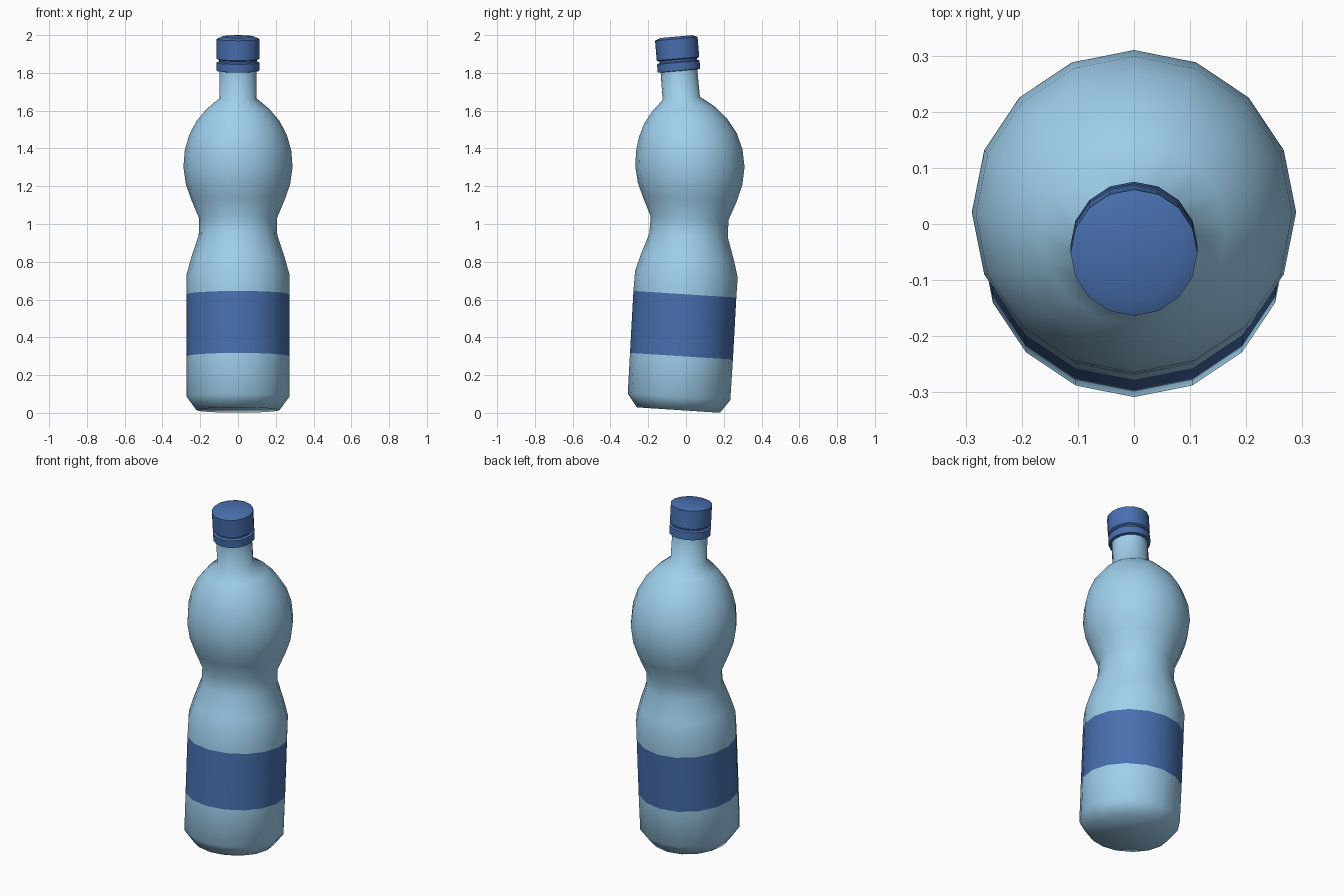
import bpy, bmesh
from math import sin, cos, pi, radians

if "Cube" in bpy.data.objects:
    bpy.data.objects.remove(bpy.data.objects["Cube"])

SIDES = 16


def material(name, color):
    m = bpy.data.materials.new(name)
    m.diffuse_color = color
    m.use_nodes = True
    m.node_tree.nodes["Principled BSDF"].inputs["Base Color"].default_value = m.diffuse_color
    return m


def lathe_bent(name, rings, mats, band=None, smooth=60):
    """Skin rings of (radius, centre y, centre z, lean); band = ring index using material 1."""
    bm = bmesh.new()
    loops = []
    for r, y, z, lean in rings:
        loops.append([bm.verts.new((r * cos(a), y + r * sin(a) * cos(lean), z - r * sin(a) * sin(lean)))
                      for a in (2 * pi * i / SIDES for i in range(SIDES))])
    for k in range(len(loops) - 1):
        lo, hi = loops[k], loops[k + 1]
        for i in range(SIDES):
            j = (i + 1) % SIDES
            f = bm.faces.new((lo[i], lo[j], hi[j], hi[i]))
            f.material_index = 1 if k == band else 0
    bm.faces.new(loops[0][::-1])
    bm.faces.new(loops[-1])
    mesh = bpy.data.meshes.new(name)
    bm.to_mesh(mesh)
    bm.free()
    ob = bpy.data.objects.new(name, mesh)
    bpy.context.collection.objects.link(ob)
    for m in mats:
        mesh.materials.append(m)
    bpy.ops.object.select_all(action='DESELECT')
    ob.select_set(True)
    bpy.context.view_layer.objects.active = ob
    bpy.ops.object.shade_smooth_by_angle(angle=radians(smooth))
    return ob


light = material("light_blue", (0.35, 0.63, 0.85, 1))
dark = material("dark_blue", (0.065, 0.16, 0.43, 1))

# Bottle body with flush label band, spine bending gently in y
body = [
    (0.22, -0.040, 0.015, 0.065),
    (0.272, -0.037, 0.085, 0.065),
    (0.273, -0.024, 0.30, 0.064),
    (0.273, -0.006, 0.628, 0.064),
    (0.272, 0.002, 0.735, 0.064),
    (0.248, 0.007, 0.82, 0.06),
    (0.208, 0.014, 0.94, 0.055),
    (0.206, 0.019, 1.03, 0.045),
    (0.248, 0.022, 1.13, 0.03),
    (0.276, 0.022, 1.21, 0.015),
    (0.289, 0.021, 1.30, 0.0),
    (0.282, 0.017, 1.39, -0.02),
    (0.259, 0.010, 1.47, -0.04),
    (0.220, -0.002, 1.545, -0.06),
    (0.165, -0.014, 1.61, -0.08),
    (0.099, -0.025, 1.665, -0.09),
    (0.097, -0.039, 1.83, -0.09),
]
lathe_bent("bottle_body", body, [light, dark], band=2)


# Cap parts share the leaning neck axis
def on_neck(profile):
    return [(r, -0.025 - 0.083 * (z - 1.665), z, -0.09) for r, z in profile]


lathe_bent("cap_seal_ring", on_neck([(0.10, 1.81), (0.113, 1.812), (0.113, 1.855), (0.105, 1.86)]),
           [dark], smooth=30)
lathe_bent("cap_groove", on_neck([(0.10, 1.855), (0.10, 1.875)]), [dark], smooth=30)
lathe_bent("cap", on_neck([(0.105, 1.87), (0.113, 1.875), (0.113, 1.98), (0.085, 1.992)]),
           [dark], smooth=30)
